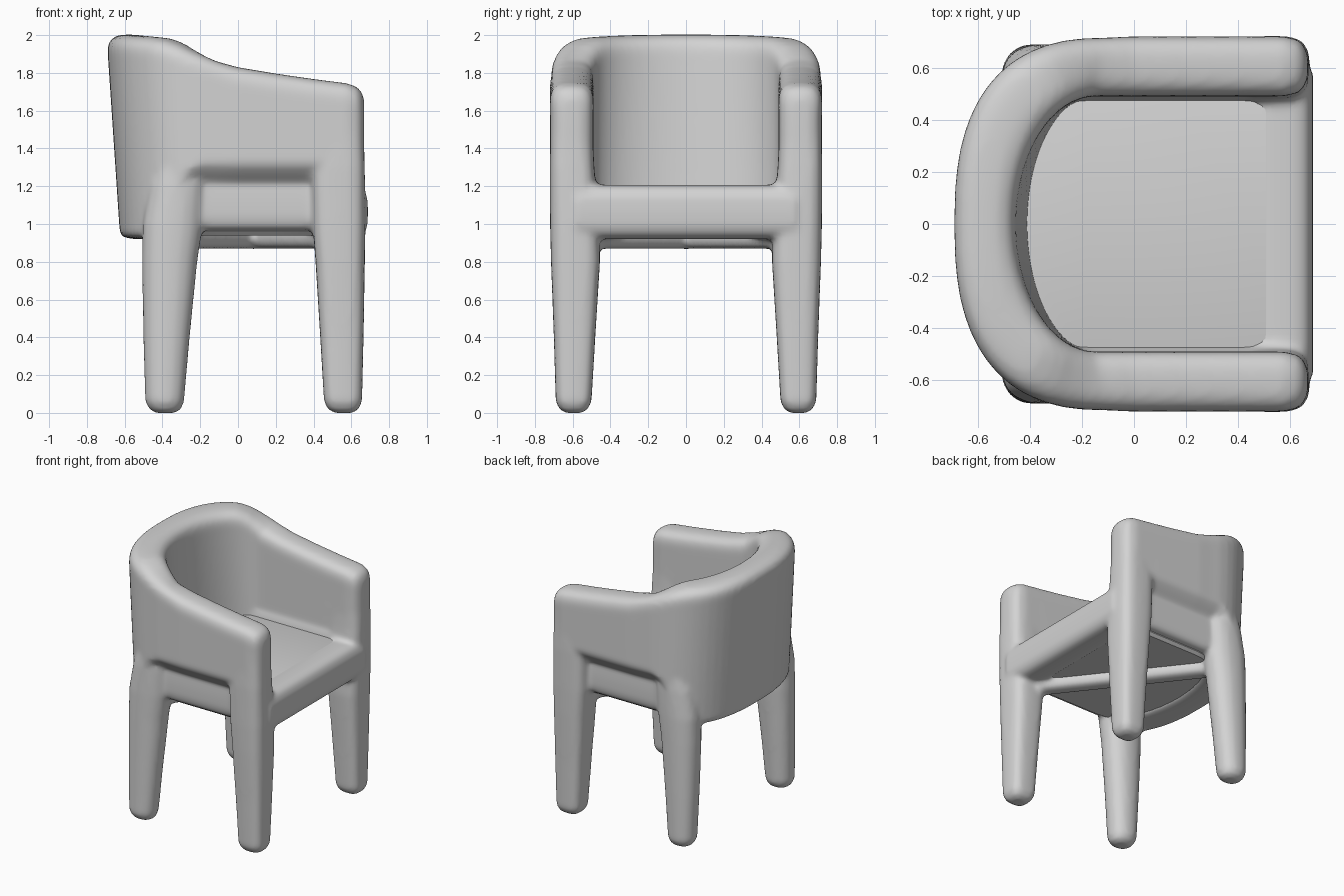
import bpy, bmesh
from math import sin, cos, pi, radians, copysign
from mathutils import Vector

cube = bpy.data.objects.get("Cube")
if cube:
    bpy.data.objects.remove(cube, do_unlink=True)

GREY = (0.65, 0.65, 0.65, 1)
mat = bpy.data.materials.new("plain grey")
mat.use_nodes = True
mat.diffuse_color = GREY
bsdf = next(n for n in mat.node_tree.nodes if n.type == 'BSDF_PRINCIPLED')
bsdf.inputs["Base Color"].default_value = GREY


def spow(v, p):
    return copysign(abs(v) ** p, v)


def interp(table, x):
    if x <= table[0][0]:
        return table[0][1]
    for (x0, v0), (x1, v1) in zip(table, table[1:]):
        if x <= x1:
            return v0 + (v1 - v0) * (x - x0) / (x1 - x0)
    return table[-1][1]


def loft(bm, rings):
    """Closed skin through equal-sized rings, with capped ends."""
    rows = [[bm.verts.new(p) for p in ring] for ring in rings]
    n = len(rows[0])
    faces = []
    for a, b in zip(rows, rows[1:]):
        for i in range(n):
            j = (i + 1) % n
            faces.append(bm.faces.new((a[i], a[j], b[j], b[i])))
    faces.append(bm.faces.new(rows[0][::-1]))
    faces.append(bm.faces.new(rows[-1]))
    bmesh.ops.recalc_face_normals(bm, faces=faces)


def bar(bm, a, b, half_width, z0, z1, power):
    """Level rounded bar between two plan points."""
    a, b = Vector(a), Vector(b)
    across = (b - a).normalized().orthogonal() * half_width
    rings = []
    for end in (a, b):
        ring = []
        for k in range(24):
            t = 2 * pi * k / 24
            p = end + across * spow(cos(t), power)
            ring.append(Vector((p.x, p.y, (z0 + z1) / 2 + (z1 - z0) / 2 * spow(sin(t), power))))
        rings.append(ring)
    loft(bm, rings)


def make_object(name, bm):
    mesh = bpy.data.meshes.new(name)
    bm.to_mesh(mesh)
    bm.free()
    mesh.materials.append(mat)
    ob = bpy.data.objects.new(name, mesh)
    bpy.context.collection.objects.link(ob)
    bpy.ops.object.select_all(action='DESELECT')
    ob.select_set(True)
    bpy.context.view_layer.objects.active = ob


# Heights of the arm and back wall along the depth of the chair
TOP = [(-0.55, 2.003), (-0.37, 1.985), (-0.3, 1.96), (-0.24, 1.925), (-0.13, 1.865),
       (0, 1.83), (0.3, 1.78), (0.5, 1.755), (0.66, 1.735)]
BOTTOM = [(-0.42, 0.92), (-0.22, 1.3)]
SLANT = [(-0.42, 0.0), (-0.22, 0.2)]


def wall_section(outer, inner, lean, inset):
    """Upright rounded section between an outer and an inner plan point."""
    mid = (outer.x + inner.x) / 2
    top = interp(TOP, mid) - inset
    bottom = interp(BOTTOM, mid) + inset
    half = 0.5 - inset / (outer - inner).length
    ring = []
    for k in range(28):
        a = 2 * pi * k / 28
        c, s = spow(cos(a), 0.7), spow(sin(a), 0.75)
        u = 0.5 + half * c
        if s >= 0:
            z = top - 0.1 + 0.1 * s
        else:
            z = bottom + 0.04 + 0.04 * s - interp(SLANT, mid) * u
        p = outer.lerp(inner, u)
        ring.append(Vector((p.x - lean * 0.065 * (z - 1.6), p.y, z)))
    return ring


# Arms and curved back: one U-shaped wall, fuller outside than inside
frame = bmesh.new()
half_wall = []
for x, inset in [(0.668, 0.08), (0.66, 0.045), (0.635, 0.015), (0.58, 0), (0.4, 0), (0.2, 0), (0, 0)]:
    half_wall.append((Vector((x, 0.72)), Vector((x, 0.49)), 0, inset))
for i in range(16):
    a = radians(6 * i)
    s, c = spow(sin(a), 0.78), spow(cos(a), 0.78) if i < 15 else 0
    half_wall.append((Vector((-0.1 - 0.57 * s, 0.715 * c)),
                      Vector((-0.15 - 0.285 * sin(a), 0.49 * cos(a))), sin(a), 0))
flip = Vector((1, -1))
mirrored = [(o * flip, i * flip, l, e) for o, i, l, e in half_wall[-2::-1]]
loft(frame, [wall_section(*st) for st in half_wall + mirrored])

# Tapered legs: z, x range, y range
FRONT_LEG = [(0, 0.51, 0.61, 0.55, 0.64), (0.02, 0.475, 0.64, 0.52, 0.67),
             (0.06, 0.455, 0.657, 0.5, 0.69), (0.4, 0.435, 0.665, 0.48, 0.7),
             (0.8, 0.41, 0.672, 0.455, 0.715), (1.0, 0.395, 0.675, 0.46, 0.72),
             (1.3, 0.39, 0.672, 0.485, 0.722), (1.6, 0.42, 0.662, 0.5, 0.715)]
BACK_LEG = [(0, -0.44, -0.33, 0.55, 0.64), (0.02, -0.47, -0.3, 0.52, 0.67),
            (0.06, -0.492, -0.285, 0.5, 0.69), (0.4, -0.502, -0.255, 0.48, 0.69),
            (0.8, -0.508, -0.215, 0.455, 0.69), (1.0, -0.505, -0.185, 0.45, 0.69),
            (1.2, -0.47, -0.17, 0.45, 0.685), (1.4, -0.41, -0.17, 0.46, 0.67),
            (1.6, -0.34, -0.18, 0.48, 0.64)]
for leg, power in ((FRONT_LEG, 0.6), (BACK_LEG, 0.9)):
    for side in (1, -1):
        rings = []
        for z, x0, x1, y0, y1 in leg:
            ring = []
            for k in range(24):
                a = 2 * pi * k / 24
                ring.append(Vector(((x0 + x1) / 2 + (x1 - x0) / 2 * spow(cos(a), power),
                                    side * ((y0 + y1) / 2 + (y1 - y0) / 2 * spow(sin(a), power)), z)))
            rings.append(ring)
        loft(frame, rings)

# Rails under the seat edge and crossed braces below it
bar(frame, (0.565, -0.58), (0.565, 0.58), 0.123, 0.92, 1.208, 0.6)
for side in (1, -1):
    bar(frame, (0.54, 0.548 * side), (-0.34, 0.548 * side), 0.08, 0.965, 1.262, 0.55)
    bar(frame, (0.52, 0.56 * side), (-0.34, -0.54 * side), 0.07, 0.868, 1.0, 0.75)

# Fuse wall, legs and rails into one moulded body with soft joints
make_object("arms_back_and_legs", frame)
modifiers = bpy.context.object.modifiers
remesh = modifiers.new("fuse", 'REMESH')
remesh.mode = 'VOXEL'
remesh.voxel_size = 0.018
soften = modifiers.new("soften", 'SMOOTH')
soften.factor = 0.5
soften.iterations = 6
for name in ("fuse", "soften"):
    bpy.ops.object.modifier_apply(modifier=name)
bpy.ops.object.shade_smooth()

# Seat: flat slab with a curved rear, resting between the rails
half_plan = [(0.64, 0.53), (0.5, 0.56), (0.2, 0.56)]
half_plan += [(-0.12 - 0.4 * sin(radians(a)), 0.56 * cos(radians(a))) for a in range(0, 90, 10)]
plan = half_plan + [(-0.52, 0)] + [(x, -y) for x, y in reversed(half_plan)]
LAYERS = [(0.94, 0.02), (0.96, 0), (1.18, 0), (1.195, 0.008), (1.202, 0.03)]
seat = bmesh.new()
loft(seat, [[Vector((0.06 + (x - 0.06) * (1 - e / 0.58), y * (1 - e / 0.56), z)) for x, y in plan]
            for z, e in LAYERS])
make_object("seat", seat)
bpy.ops.object.shade_smooth_by_angle(angle=radians(40))
